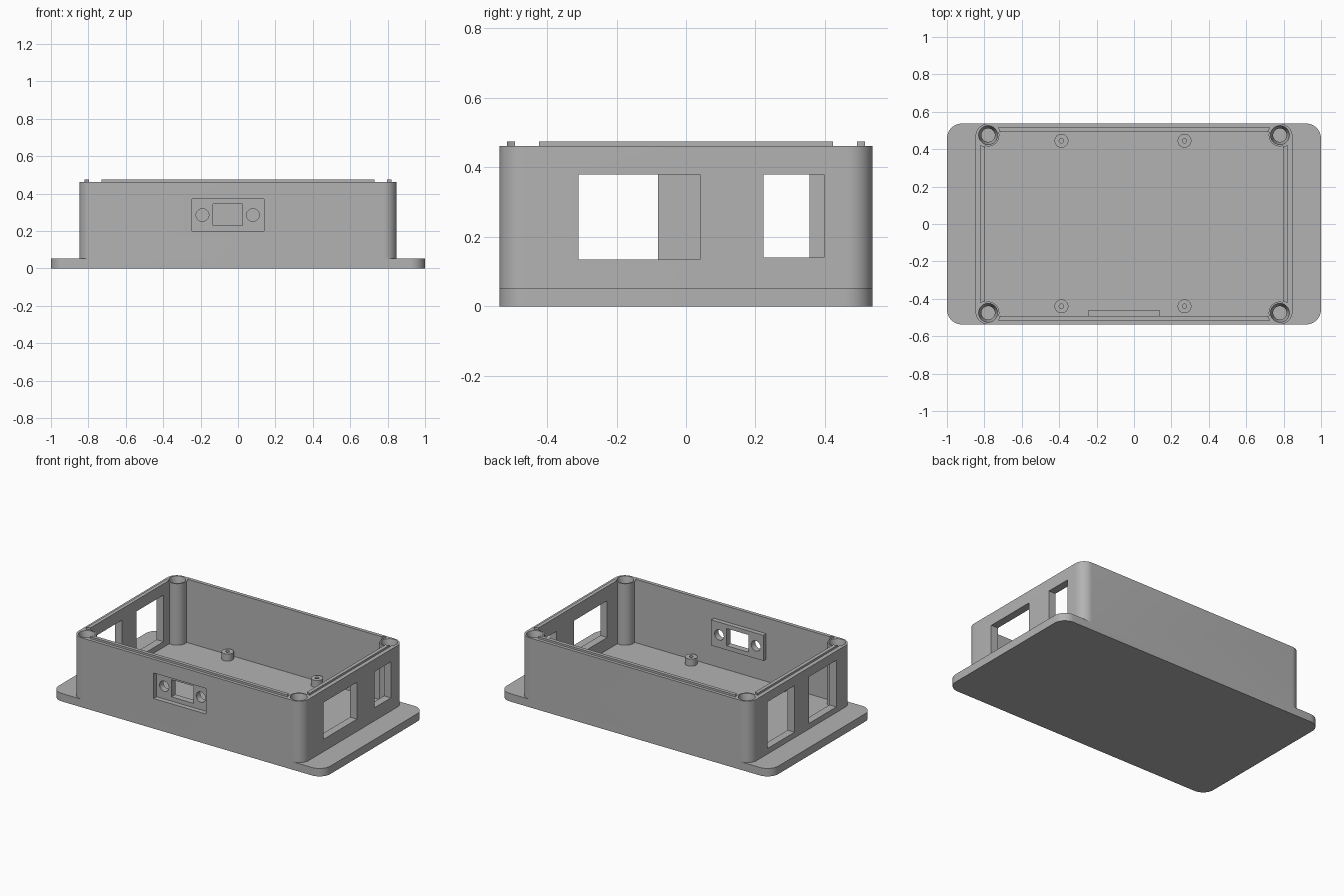
import bpy, bmesh
from mathutils import Matrix

if "Cube" in bpy.data.objects:
    bpy.data.objects.remove(bpy.data.objects["Cube"], do_unlink=True)

grey = bpy.data.materials.new("plain grey")
grey.use_nodes = True
grey.diffuse_color = (0.45, 0.45, 0.45, 1)
grey.node_tree.nodes["Principled BSDF"].inputs["Base Color"].default_value = (0.45, 0.45, 0.45, 1)


def make(name, bm):
    mesh = bpy.data.meshes.new(name)
    bmesh.ops.recalc_face_normals(bm, faces=bm.faces)
    bm.to_mesh(mesh)
    bm.free()
    mesh.materials.append(grey)
    ob = bpy.data.objects.new(name, mesh)
    bpy.context.collection.objects.link(ob)
    return ob


def box(name, x, y, z, radius=0):
    """Box from (min, max) spans, with optional rounded vertical corners."""
    bm = bmesh.new()
    bmesh.ops.create_cube(bm, size=1)
    for v in bm.verts:
        v.co = [s[0] if c < 0 else s[1] for c, s in zip(v.co, (x, y, z))]
    if radius:
        upright = [e for e in bm.edges
                   if abs(e.verts[0].co.z - e.verts[1].co.z) > 0.01]
        bmesh.ops.bevel(bm, geom=upright, offset=radius, segments=10,
                        profile=0.5, affect='EDGES')
    return make(name, bm)


def tube(name, x, y, z, r_low, r_top=None, along_y=False):
    """Cylinder or cone; z is its (min, max) span, or y is when along_y."""
    lo, hi = y if along_y else z
    bm = bmesh.new()
    bmesh.ops.create_cone(bm, cap_ends=True, segments=40, radius1=r_low,
                          radius2=r_top or r_low, depth=hi - lo)
    mid = (lo + hi) / 2
    if along_y:
        bm.transform(Matrix.Translation((x, mid, z)) @ Matrix.Rotation(1.5707963, 4, 'X'))
    else:
        bm.transform(Matrix.Translation((x, y, mid)))
    return make(name, bm)


def combine(target, tool, operation='DIFFERENCE'):
    mod = target.modifiers.new("cut", 'BOOLEAN')
    mod.operation = operation
    mod.solver = 'EXACT'
    mod.object = tool
    tool.hide_render = True
    bpy.context.view_layer.objects.active = target
    bpy.ops.object.modifier_apply(modifier=mod.name)
    bpy.data.objects.remove(tool, do_unlink=True)


def smooth(ob):
    bpy.ops.object.select_all(action='DESELECT')
    ob.select_set(True)
    bpy.context.view_layer.objects.active = ob
    bpy.ops.object.shade_smooth_by_angle(angle=0.52)


W, D, TOP, FLOOR = 0.848, 0.537, 0.462, 0.053   # outer half sizes and heights
IW, ID = 0.797, 0.492                           # inner half sizes
corners = [(sx * 0.78, sy * 0.475) for sx in (-1, 1) for sy in (-1, 1)]

# Open case with a mounting flange
case = box("case", (-W, W), (-D, D), (0, TOP), 0.07)
combine(case, box("flange", (-1, 1), (-D, D), (0, FLOOR), 0.08), 'UNION')
combine(case, box("cavity", (-IW, IW), (-ID, ID), (FLOOR, 0.6)))

# Corner screw posts with tapered holes
for x, y in corners:
    combine(case, tube("post", x, y, (0.03, TOP), 0.06), 'UNION')
for x, y in corners:
    combine(case, tube("screw_hole", x, y, (0.12, 0.44), 0.036))
    combine(case, tube("hole_taper", x, y, (0.4, TOP + 0.001), 0.036, 0.051))

# Connector block on the front wall: inner pad, outer pocket, openings
px, pz = (-0.245, 0.14), (0.2, 0.37)
combine(case, box("pad", px, (-0.51, -0.463), pz), 'UNION')
combine(case, box("pocket", px, (-0.6, -0.505), pz))
combine(case, box("port", (-0.135, 0.025), (-0.6, -0.4), (0.228, 0.343)))
for x in (-0.19, 0.08):
    combine(case, tube("port_screw", x, (-0.6, -0.4), 0.285, 0.034, along_y=True))

# Windows in the end walls
for side, y, z in ((1, (-0.31, 0.04), (0.135, 0.38)),
                   (1, (0.223, 0.397), (0.14, 0.38)),
                   (-1, (0.07, 0.355), (0.09, 0.4)),
                   (-1, (-0.37, -0.08), (0.09, 0.4))):
    combine(case, box("window", sorted((side * 0.7, side * 0.9)), y, z))
smooth(case)

# Raised sealing lip on the rim, interrupted at the posts
for s, tag in ((1, "left"), (-1, "right")):
    lip = box("lip_" + tag, sorted((s * IW, s * 0.821)), (-0.47, 0.47), (TOP, 0.475))
    for x, y in corners:
        if x * s > 0:
            combine(lip, tube("lip_gap", x, y, (0.4, 0.5), 0.066))
    smooth(lip)
for s, tag in ((1, "back"), (-1, "front")):
    lip = box("lip_" + tag, (-0.77, 0.77), sorted((s * ID, s * 0.516)), (TOP, 0.475))
    for x, y in corners:
        if y * s > 0:
            combine(lip, tube("lip_gap", x, y, (0.4, 0.5), 0.066))
    smooth(lip)

# Board standoffs on the floor
for x in (-0.388, 0.27):
    for y in (-0.44, 0.445):
        standoff = tube("standoff", x, y, (FLOOR - 0.01, 0.1), 0.037)
        combine(standoff, tube("pilot_hole", x, y, (0.06, 0.15), 0.012))
        smooth(standoff)
